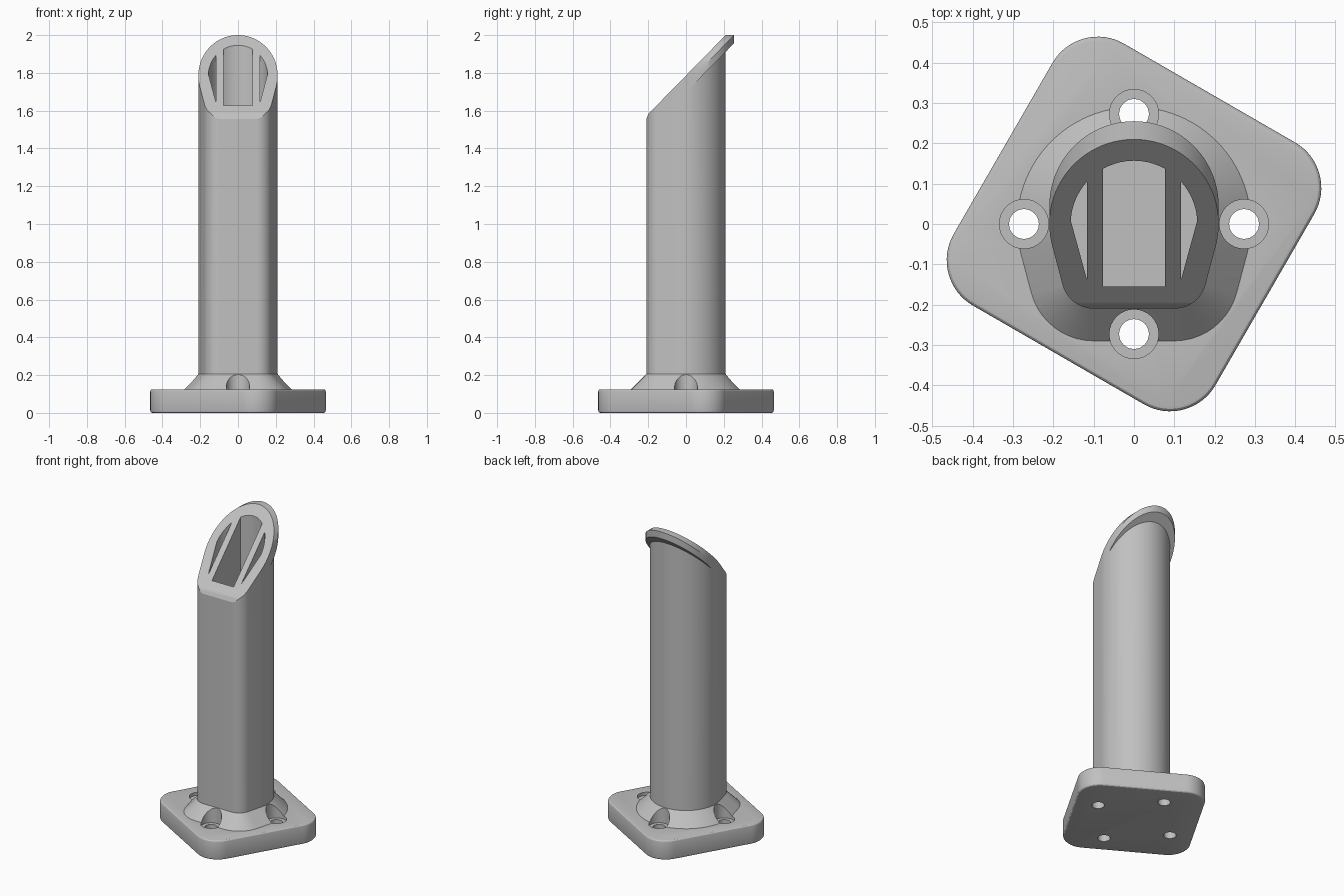
import bpy, bmesh, math
from mathutils import Vector

cube = bpy.data.objects.get("Cube")
if cube:
    bpy.data.objects.remove(cube, do_unlink=True)

grey = bpy.data.materials.new("plain grey")
grey.use_nodes = True
colour = (0.53, 0.53, 0.53, 1)
grey.diffuse_color = colour
grey.node_tree.nodes["Principled BSDF"].inputs["Base Color"].default_value = colour


def make(name, bm):
    bmesh.ops.recalc_face_normals(bm, faces=bm.faces)
    mesh = bpy.data.meshes.new(name)
    bm.to_mesh(mesh)
    bm.free()
    mesh.materials.append(grey)
    ob = bpy.data.objects.new(name, mesh)
    bpy.context.collection.objects.link(ob)
    return ob


def loft(rings):
    """Closed solid through matching rings of 3D points."""
    bm = bmesh.new()
    loops = [[bm.verts.new(p) for p in ring] for ring in rings]
    n = len(loops[0])
    for a, b in zip(loops, loops[1:]):
        for i in range(n):
            j = (i + 1) % n
            bm.faces.new((a[i], a[j], b[j], b[i]))
    bm.faces.new(loops[0][::-1])
    bm.faces.new(loops[-1])
    return bm


def level(points, z):
    return [(x, y, z) for x, y in points]


def arc(cx, cy, r, start, end, steps):
    angles = [math.radians(start + (end - start) * i / steps) for i in range(steps + 1)]
    return [(cx + r * math.cos(a), cy + r * math.sin(a)) for a in angles]


def combine(target, other, operation):
    mod = target.modifiers.new(operation.lower(), 'BOOLEAN')
    mod.operation, mod.solver, mod.object = operation, 'EXACT', other
    bpy.context.view_layer.objects.active = target
    bpy.ops.object.modifier_apply(modifier=mod.name)
    bpy.data.objects.remove(other, do_unlink=True)


def tube_outline(grow=0):
    """Round back, tapering sides, flat front with rounded corners."""
    return (arc(0, 0, 0.21 + grow, -15, 195, 56)
            + arc(-0.1, -0.13, 0.08 + grow, 195, 270, 10)
            + arc(0.1, -0.13, 0.08 + grow, 270, 345, 10))


def slant(points):
    return [Vector((x, y, 1.786 + 1.02 * y)) for x, y in points]


# Tube with slanted mouth and softened front lip
outline = tube_outline()
bm = loft([level(outline, 0.1), slant(outline)])
lip = slant([(0, -0.197)])[0]
bmesh.ops.bisect_plane(bm, geom=bm.verts[:] + bm.edges[:] + bm.faces[:],
                       plane_co=lip, plane_no=(0, -0.9, 0.42), clear_outer=True)
bmesh.ops.holes_fill(bm, edges=[e for e in bm.edges if e.is_boundary])
tube = make("tube", bm)

# Overhanging rim behind the mouth
mouth = slant([p for p in outline if p[1] > -0.1])
bm = bmesh.new()
for shift in ((0, 0, 0), (0, 0.045, 0), (0, 0.045, -0.043)):
    for p in mouth:
        bm.verts.new(p + Vector(shift))
hull = bmesh.ops.convex_hull(bm, input=bm.verts)
spare = {v for v in hull["geom_interior"] + hull["geom_unused"] if isinstance(v, bmesh.types.BMVert)}
bmesh.ops.delete(bm, geom=list(spare), context='VERTS')
bmesh.ops.dissolve_limit(bm, angle_limit=0.01, verts=bm.verts, edges=bm.edges)
combine(tube, make("rim", bm), 'UNION')

# Three deep pockets separated by two ribs
inner = 0.157
half = math.degrees(math.acos(0.077 / inner))
middle = arc(0, 0, inner, half, 180 - half, 14) + [(-0.077, -0.155), (0.077, -0.155)]
edge = math.degrees(math.acos(0.117 / inner))
side = arc(0, 0, inner, 3, edge, 12) + [(0.117, -0.137)]
for pocket in (middle, side, [(-x, y) for x, y in side]):
    combine(tube, make("pocket_cutter", loft([level(pocket, 0.2), level(pocket, 2.2)])), 'DIFFERENCE')

# Turned square base plate with soft edges
def plate_outline(inset):
    points = []
    for k in range(4):
        a = math.radians(15 + 90 * k)
        reach = 0.245 * math.sqrt(2)
        points += arc(reach * math.cos(a), reach * math.sin(a), 0.13 - inset,
                      90 * k - 30, 90 * k + 60, 16)
    return points


soft = 0.012
rings = []
for t in (0, 30, 60, 90):
    s, c = math.sin(math.radians(t)), math.cos(math.radians(t))
    rings.append((soft * (1 - s), soft * (1 - c)))
rings += [(inset, 0.125 - z) for inset, z in reversed(rings)]
base = make("base_plate", loft([level(plate_outline(i), z) for i, z in rings]))

# Flared collar at the foot of the tube
collar = make("collar", loft([level(tube_outline(0.09), 0.115),
                              level(tube_outline(0), 0.205)]))
combine(base, collar, 'UNION')

# Four counterbored screw holes
for k in range(4):
    a = math.pi / 2 * k
    x, y = 0.273 * math.cos(a), 0.273 * math.sin(a)
    for r, low in ((0.061, 0.105), (0.037, -0.1)):
        ring = arc(x, y, r, 0, 348.75, 31)
        combine(base, make("hole_cutter", loft([level(ring, low), level(ring, 0.4)])), 'DIFFERENCE')

for ob in (tube, base):
    bpy.ops.object.select_all(action='DESELECT')
    ob.select_set(True)
    bpy.context.view_layer.objects.active = ob
    bpy.ops.object.shade_smooth_by_angle(angle=math.radians(25))
